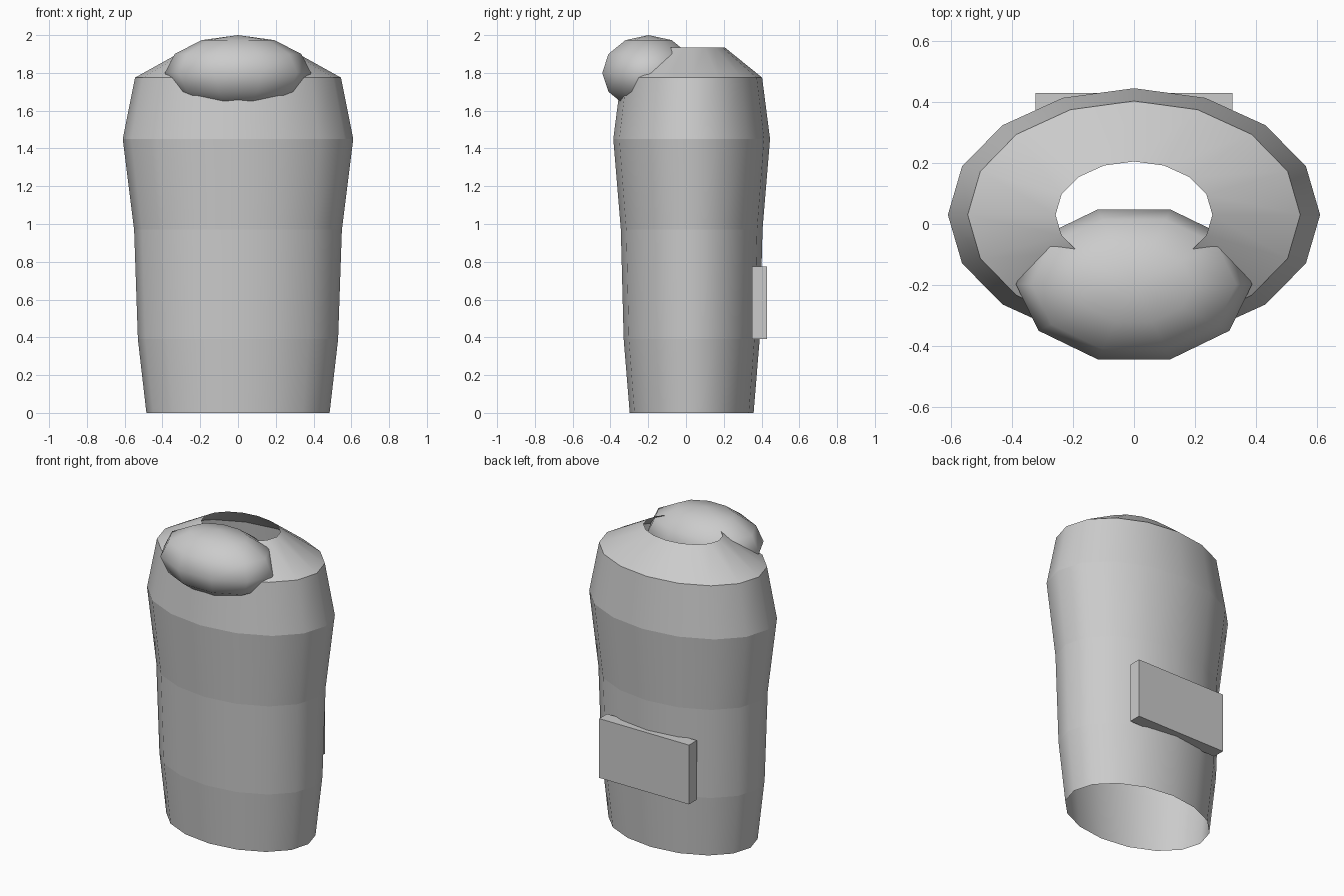
import bpy
import bmesh
from math import cos, sin, pi, radians

cube = bpy.data.objects.get("Cube")
if cube:
    bpy.data.objects.remove(cube, do_unlink=True)

grey = bpy.data.materials.new("plain grey")
grey.use_nodes = True
colour = (0.6, 0.6, 0.6, 1)
grey.diffuse_color = colour
grey.node_tree.nodes["Principled BSDF"].inputs["Base Color"].default_value = colour


def finish(name, bm, smooth):
    mesh = bpy.data.meshes.new(name)
    for face in bm.faces:
        face.smooth = smooth
    bm.to_mesh(mesh)
    bm.free()
    mesh.materials.append(grey)
    obj = bpy.data.objects.new(name, mesh)
    bpy.context.collection.objects.link(obj)
    return obj


def loft(name, rings, sides, centre_y, sharp_rings=False, poles=None):
    """Skin stacked ellipses, given as (height, x radius, y radius)."""
    bm = bmesh.new()
    loops = []
    for z, rx, ry in rings:
        angles = [2 * pi * i / sides for i in range(sides)]
        loops.append([bm.verts.new((rx * cos(a), centre_y + ry * sin(a), z)) for a in angles])
    for low, high in zip(loops, loops[1:]):
        for i in range(sides):
            j = (i + 1) % sides
            bm.faces.new((low[i], low[j], high[j], high[i]))
    if poles:
        bottom, top = [bm.verts.new((0, centre_y, z)) for z in poles]
        for i in range(sides):
            j = (i + 1) % sides
            bm.faces.new((bottom, loops[0][j], loops[0][i]))
            bm.faces.new((top, loops[-1][i], loops[-1][j]))
    if sharp_rings:
        for edge in bm.edges:
            a, b = edge.verts
            edge.smooth = abs(a.co.z - b.co.z) > 0.001
    return finish(name, bm, True)


# Open torso shell with sloping shoulders and a neck hole
loft("torso_shell", [
    (0, 0.485, 0.328),
    (0.39, 0.53, 0.36),
    (0.97, 0.55, 0.375),
    (1.45, 0.61, 0.415),
    (1.775, 0.545, 0.373),
    (1.935, 0.257, 0.175),
], 16, 0.03, sharp_rings=True)

# Flattened head sunk into the front of the shoulders
head_z, head_h = 1.8, 0.2
tilts = [radians(t) for t in range(-60, 61, 30)]
loft("head", [(head_z + head_h * sin(t), 0.387 * cos(t), 0.258 * cos(t)) for t in tilts],
     10, -0.198, poles=(head_z - head_h, head_z + head_h))

# Flat box on the lower back
bm = bmesh.new()
bmesh.ops.create_cube(bm, size=1)
bmesh.ops.scale(bm, vec=(0.645, 0.08, 0.385), verts=bm.verts)
bmesh.ops.translate(bm, vec=(0, 0.39, 0.583), verts=bm.verts)
finish("back_box", bm, False)
